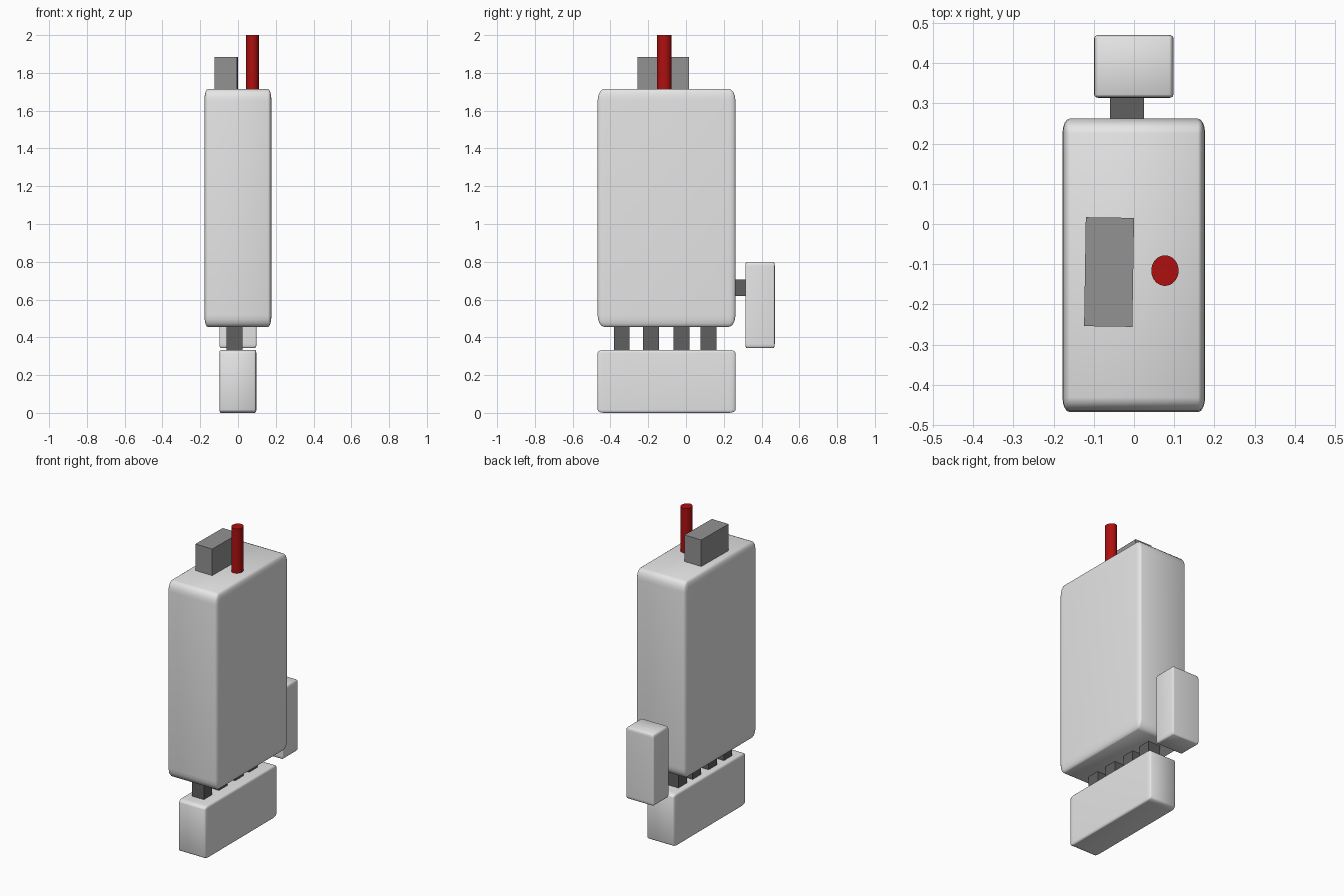
import bpy, bmesh, math
from mathutils import Matrix, Vector

if "Cube" in bpy.data.objects:
    bpy.data.objects.remove(bpy.data.objects["Cube"])


def material(name, rgb):
    m = bpy.data.materials.new(name)
    m.diffuse_color = (*rgb, 1)
    m.use_nodes = True
    m.node_tree.nodes["Principled BSDF"].inputs["Base Color"].default_value = m.diffuse_color
    return m


LIGHT = material("light_grey", (0.8, 0.8, 0.81))
MID = material("mid_grey", (0.29, 0.29, 0.29))
DARK = material("dark_grey", (0.115, 0.115, 0.115))
RED = material("deep_red", (0.42, 0.005, 0.005))


def finish(bm, name, mat):
    mesh = bpy.data.meshes.new(name)
    bm.to_mesh(mesh)
    bm.free()
    mesh.materials.append(mat)
    ob = bpy.data.objects.new(name, mesh)
    bpy.context.collection.objects.link(ob)
    return ob


def box(name, mat, x, y, z, bevel=0.0, turn=0.0):
    """Box spanning three (min, max) ranges; bevel is a fraction of each side."""
    bm = bmesh.new()
    bmesh.ops.create_cube(bm, size=1)
    if bevel:
        bmesh.ops.bevel(bm, geom=bm.edges[:], offset=bevel, segments=4,
                        profile=0.5, affect='EDGES')
        for f in bm.faces:
            f.smooth = True
    size = [r[1] - r[0] for r in (x, y, z)]
    mid = Vector([(r[0] + r[1]) / 2 for r in (x, y, z)])
    bm.transform(Matrix.Translation(mid) @ Matrix.Rotation(turn, 4, 'Z')
                 @ Matrix.Diagonal((*size, 1)))
    return finish(bm, name, mat)


# Rounded casings
box("main_body", LIGHT, (-0.178, 0.177), (-0.468, 0.262), (0.455, 1.715), 0.05)
box("base_block", LIGHT, (-0.099, 0.097), (-0.468, 0.262), (0.0, 0.334), 0.05)
box("rear_block", LIGHT, (-0.099, 0.098), (0.314, 0.47), (0.343, 0.80), 0.05)

# Pegs joining the body to the base
for i, y in enumerate((-0.34, -0.186, -0.024, 0.12)):
    box(f"base_peg_{i + 1}", DARK, (-0.06, 0.025), (y - 0.042, y + 0.042), (0.29, 0.50))

# Peg joining the body to the rear block
box("rear_peg", DARK, (-0.06, 0.025), (0.22, 0.35), (0.62, 0.705))

# Slightly turned block on top
box("top_block", MID, (-0.122, -0.002), (-0.255, 0.016), (1.62, 1.885),
    turn=math.radians(-0.9))

# Red rod on top, slightly oval
bm = bmesh.new()
bmesh.ops.create_cone(bm, cap_ends=True, segments=32, radius1=1, radius2=1, depth=1)
for f in bm.faces:
    f.smooth = len(f.verts) == 4
bm.transform(Matrix.Translation((0.077, -0.116, 1.82)) @ Matrix.Diagonal((0.034, 0.038, 0.36, 1)))
for e in bm.edges:
    e.smooth = all(f.smooth for f in e.link_faces)
finish(bm, "red_rod", RED)
